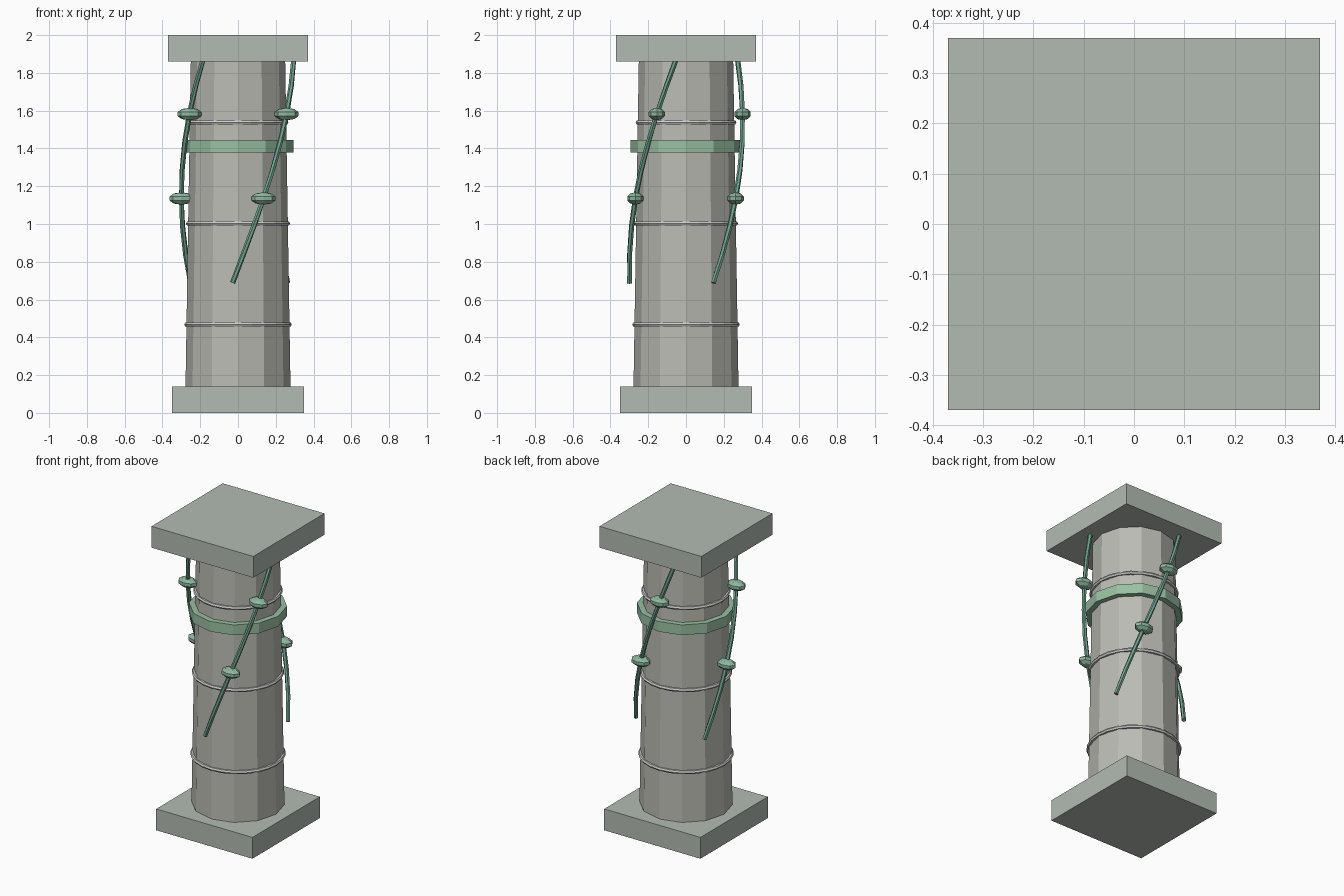
import bpy, math
from mathutils import Vector

if "Cube" in bpy.data.objects:
    bpy.data.objects.remove(bpy.data.objects["Cube"])


def material(name, rgb):
    m = bpy.data.materials.new(name)
    m.diffuse_color = (*rgb, 1)
    m.use_nodes = True
    m.node_tree.nodes["Principled BSDF"].inputs["Base Color"].default_value = m.diffuse_color
    return m


STONE = material("mossy_stone", (0.45, 0.50, 0.45))
SHAFT = material("shaft_stone", (0.50, 0.50, 0.46))
MOSS = material("moss", (0.32, 0.53, 0.36))
VINE = material("vine", (0.16, 0.36, 0.27))
LEAF = material("leaf", (0.27, 0.48, 0.35))


def finish(name, mat=None):
    ob = bpy.context.object
    ob.name = name
    if mat:
        ob.data.materials.append(mat)
    return ob


def slab(name, width, z0, z1):
    bpy.ops.mesh.primitive_cube_add(size=1, location=(0, 0, (z0 + z1) / 2))
    bpy.context.object.scale = (width, width, z1 - z0)
    finish(name, STONE)


def drum(name, r0, r1, z0, z1, mat):
    bpy.ops.mesh.primitive_cone_add(vertices=12, radius1=r0, radius2=r1, depth=z1 - z0,
                                    location=(0, 0, (z0 + z1) / 2))
    finish(name, mat)


# Square base and cap, tapered twelve-sided shaft
slab("base", 0.70, 0, 0.14)
slab("cap", 0.74, 1.86, 2.0)
drum("shaft", 0.278, 0.25, 0.14, 1.86, SHAFT)
drum("moss_band", 0.293, 0.293, 1.378, 1.445, MOSS)

# Thin joint rings
for i, (z, r) in enumerate([(0.468, 0.273), (1.003, 0.264), (1.538, 0.255)]):
    bpy.ops.mesh.primitive_torus_add(major_radius=r, minor_radius=0.012, major_segments=24,
                                     minor_segments=6, location=(0, 0, z))
    finish(f"joint_ring_{i + 1}")


def stem(name, points, radius, sides=6):
    # Tube swept along the points with flat end caps
    verts, faces = [], []
    n = len(points)
    for i, p in enumerate(points):
        t = (points[min(i + 1, n - 1)] - points[max(i - 1, 0)]).normalized()
        u = t.cross(Vector((p.x, p.y, 0))).normalized()
        v = t.cross(u)
        for k in range(sides):
            a = math.tau * k / sides
            verts.append(p + radius * (math.cos(a) * u + math.sin(a) * v))
    for i in range(n - 1):
        for k in range(sides):
            a, b = i * sides + k, i * sides + (k + 1) % sides
            faces.append((a, b, b + sides, a + sides))
    faces.append(tuple(reversed(range(sides))))
    faces.append(tuple(range((n - 1) * sides, n * sides)))
    me = bpy.data.meshes.new(name)
    me.from_pydata(verts, [], faces)
    me.materials.append(VINE)
    bpy.context.collection.objects.link(bpy.data.objects.new(name, me))


# Three spiralling vines, each with two leaf clumps
for v, start in enumerate((-95.5, 29, 146.5)):
    pts = []
    for i in range(9):
        a = math.radians(start + 10.75 * i)
        pts.append(Vector((0.30 * math.cos(a), 0.30 * math.sin(a), 0.688 + 0.149 * i)))
    stem(f"vine_{v + 1}", pts, 0.014)
    for j, i in enumerate((3, 6)):
        bpy.ops.mesh.primitive_uv_sphere_add(segments=8, ring_count=5, radius=1, location=pts[i])
        bpy.context.object.scale = (0.067, 0.045, 0.033)
        finish(f"leaf_clump_{v + 1}_{j + 1}", LEAF)
